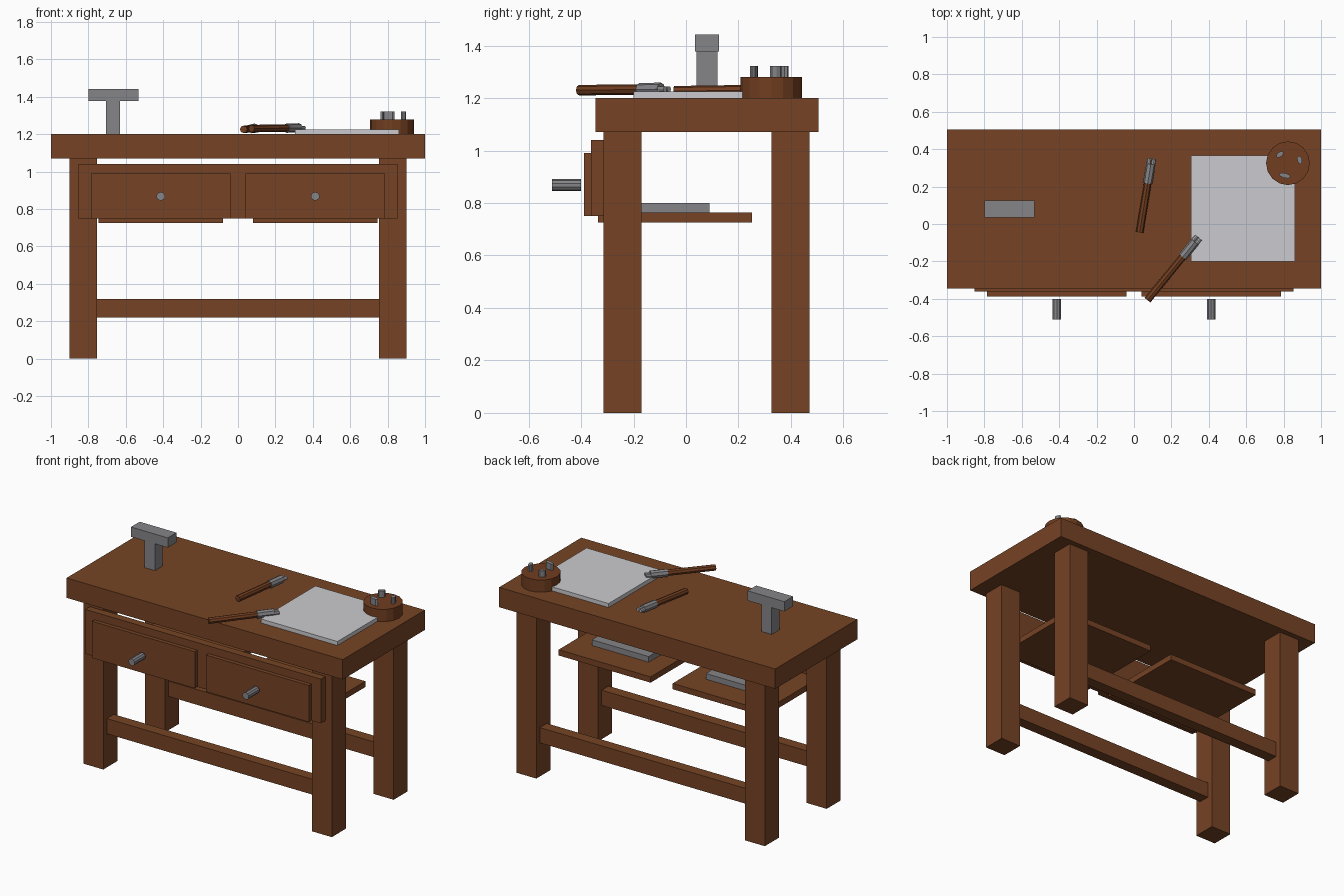
import bpy, math
from mathutils import Vector

if "Cube" in bpy.data.objects:
    bpy.data.objects.remove(bpy.data.objects["Cube"])


def material(name, r, g, b):
    m = bpy.data.materials.new(name)
    m.diffuse_color = (r, g, b, 1)
    m.use_nodes = True
    m.node_tree.nodes["Principled BSDF"].inputs["Base Color"].default_value = m.diffuse_color
    return m


WOOD = material("brown wood", 0.18, 0.057, 0.018)
DARK = material("reddish wood", 0.165, 0.047, 0.014)
METAL = material("grey metal", 0.235, 0.235, 0.25)
PAPER = material("pale paper", 0.60, 0.60, 0.63)
TIP = material("light grey", 0.42, 0.42, 0.44)


def box(name, x, y, z, mat):
    """Box from (min, max) ranges."""
    bpy.ops.mesh.primitive_cube_add(size=1, location=[(a + b) / 2 for a, b in (x, y, z)])
    o = bpy.context.object
    o.name = name
    o.scale = [b - a for a, b in (x, y, z)]
    bpy.ops.object.transform_apply(location=False, rotation=False, scale=True)
    o.data.materials.append(mat)
    return o


def rod(name, start, end, radius, mat, sides=8):
    """Cylinder between two points."""
    a, b = Vector(start), Vector(end)
    bpy.ops.mesh.primitive_cylinder_add(vertices=sides, radius=radius, depth=(b - a).length,
                                        location=(a + b) / 2)
    o = bpy.context.object
    o.name = name
    o.rotation_euler = (b - a).to_track_quat('Z', 'Y').to_euler()
    o.data.materials.append(mat)
    return o


# Table top, legs and long stretchers
box("table_top", (-1, 1), (-0.345, 0.505), (1.07, 1.20), WOOD)
for y in (-0.2425, 0.3975):
    for x in (-0.8275, 0.8275):
        box("leg", (x - 0.0725, x + 0.0725), (y - 0.0725, y + 0.0725), (0, 1.07), WOOD)
    box("stretcher", (-0.76, 0.76), (y - 0.036, y + 0.036), (0.22, 0.32), WOOD)

# Drawers with boards, stored boxes and knobs
box("drawer_panel", (-0.853, 0.853), (-0.362, -0.31), (0.75, 1.04), WOOD)
for s in (-1, 1):
    c = s * 0.413
    box("drawer_front", (c - 0.372, c + 0.372), (-0.388, -0.36), (0.75, 0.99), WOOD)
    box("drawer_board", (c - 0.333, c + 0.333), (-0.335, 0.252), (0.725, 0.763), WOOD)
    box("stored_box", (c - 0.206, c + 0.206), (-0.17, 0.09), (0.763, 0.80), METAL)
    rod("drawer_knob", (c, -0.51, 0.868), (c, -0.40, 0.868), 0.023, METAL, 10)

# T-shaped metal stand
box("stand_post", (-0.705, -0.63), (0.04, 0.12), (1.20, 1.38), METAL)
box("stand_head", (-0.80, -0.533), (0.035, 0.125), (1.378, 1.442), METAL)

# Sheet pad
box("paper_pad", (0.305, 0.86), (-0.20, 0.365), (1.20, 1.226), PAPER)

# Round holder with three flat pegs
rod("peg_holder", (0.823, 0.325, 1.20), (0.823, 0.325, 1.28), 0.117, DARK, 16)
for x, y, angle, length in ((0.78, 0.372, 40, 0.046), (0.886, 0.342, 105, 0.046),
                            (0.806, 0.259, -15, 0.064)):
    peg = rod("peg", (x, y, 1.28), (x, y, 1.322), 0.5, METAL, 8)
    peg.scale = (length, 0.027, 1)
    peg.rotation_euler = (0, 0, math.radians(angle))

# Two brushes: handle, ferrule and two-part tip
for start, end in (((0.03, -0.045, 1.226), (0.095, 0.35, 1.232)),
                   ((0.072, -0.407, 1.23), (0.345, -0.072, 1.234))):
    a, b = Vector(start), Vector(end)
    d = (b - a).normalized()
    length = (b - a).length
    side = d.cross(Vector((0, 0, 1)))
    f0, f1 = a + d * (length - 0.125), a + d * (length - 0.03)
    rod("brush_handle", a, f0, 0.02, DARK)
    rod("brush_ferrule", f0 - d * 0.01, f1, 0.025, METAL)
    for s in (-1, 1):
        rod("brush_tip", f1 - d * 0.005 + side * s * 0.012, b + side * s * 0.012, 0.011, TIP)
